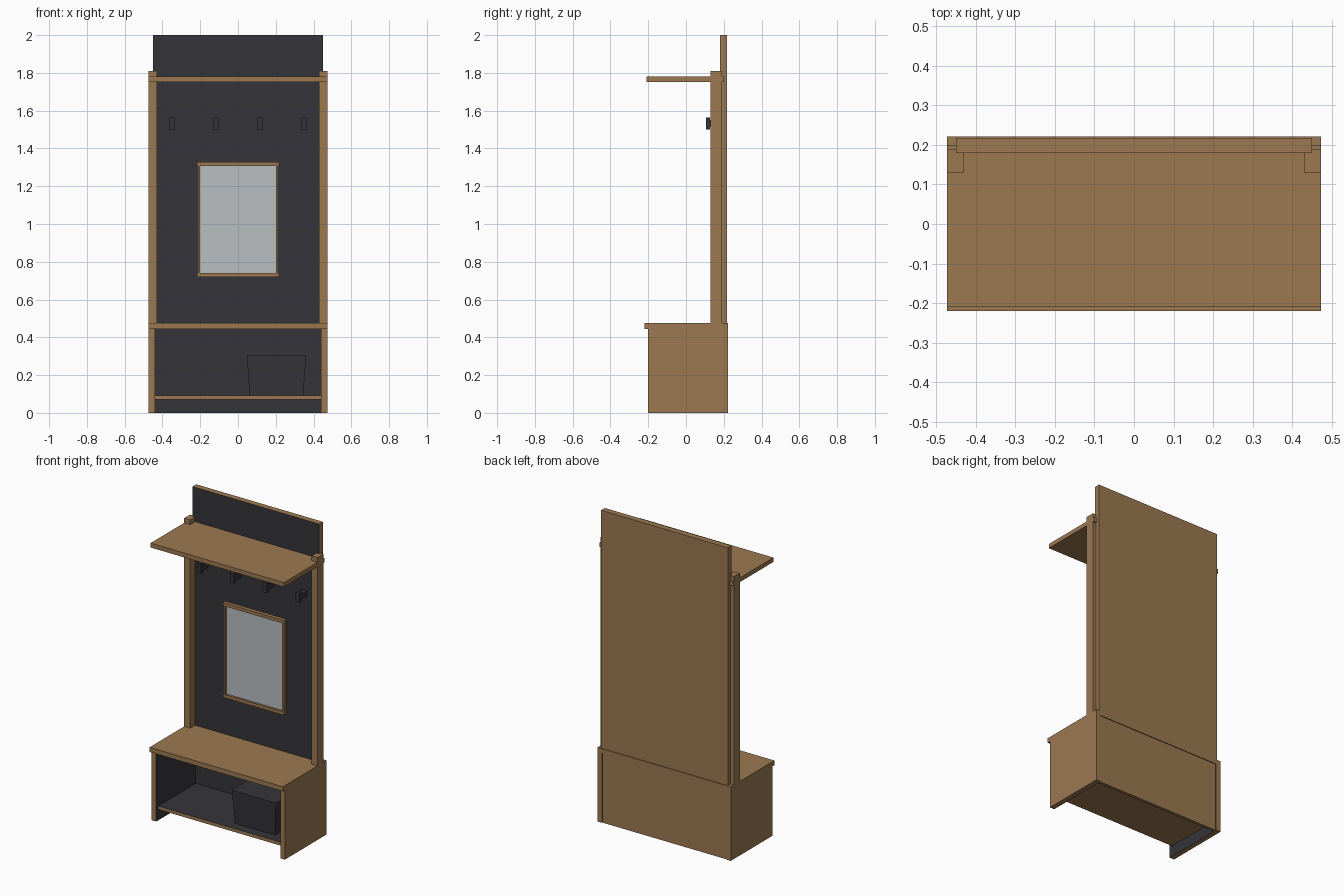
import bpy, bmesh
from mathutils import Vector

if "Cube" in bpy.data.objects:
    bpy.data.objects.remove(bpy.data.objects["Cube"])


def material(name, rgb):
    m = bpy.data.materials.new(name)
    m.diffuse_color = (*rgb, 1)
    m.use_nodes = True
    m.node_tree.nodes["Principled BSDF"].inputs["Base Color"].default_value = m.diffuse_color
    return m


WOOD = material("oak wood", (0.33, 0.19, 0.083))
DARK = material("charcoal paint", (0.036, 0.035, 0.042))
GLASS = material("mirror glass", (0.49, 0.52, 0.54))


def box(name, lo, hi, mat=WOOD, painted=None, top_scale=None):
    """Box between two corners; faces pointing along 'painted' become charcoal."""
    bm = bmesh.new()
    bmesh.ops.create_cube(bm, size=1)
    lo, hi = Vector(lo), Vector(hi)
    mid, size = (lo + hi) / 2, hi - lo
    for v in bm.verts:
        s = top_scale if top_scale and v.co.z < 0 else 1
        v.co = Vector((mid.x + v.co.x * size.x * s,
                       mid.y + v.co.y * size.y * s,
                       mid.z + v.co.z * size.z))
    bm.normal_update()
    if painted:
        for f in bm.faces:
            if f.normal.dot(Vector(painted)) > 0.9:
                f.material_index = 1
    me = bpy.data.meshes.new(name)
    bm.to_mesh(me)
    bm.free()
    me.materials.append(mat)
    if painted:
        me.materials.append(DARK)
    ob = bpy.data.objects.new(name, me)
    bpy.context.collection.objects.link(ob)
    return ob


W = 0.473

# Bench: seat, back, bottom shelf with charcoal interior
box("seat", (-W, -0.22, 0.445), (W, 0.222, 0.475), painted=(0, 0, -1))
box("bench_back", (-0.44, 0.2, 0), (0.44, 0.218, 0.445), painted=(0, -1, 0))
box("bottom_shelf", (-0.44, -0.18, 0.07), (0.44, 0.2, 0.092), painted=(0, 0, 1))

# Tall back panel, charcoal on the front
box("back_panel", (-0.45, 0.18, 0.475), (0.45, 0.218, 2.0), painted=(0, -1, 0))

# Hat shelf
box("hat_shelf", (-W, -0.21, 1.752), (W, 0.2, 1.78))

# Bench sides, posts and mirror stiles, left and right
for side, s in (("left", -1), ("right", 1)):
    def pair(name, x0, x1, y0, y1, z0, z1, painted=None):
        a, b = sorted((s * x0, s * x1))
        box(f"{side}_{name}", (a, y0, z0), (b, y1, z1), painted=painted)
    pair("bench_side", 0.44, W, -0.2, 0.222, 0, 0.445, (-s, 0, 0))
    pair("post", 0.43, W, 0.13, 0.19, 0.475, 1.81)
    pair("mirror_stile", 0.2, 0.213, 0.16, 0.18, 0.74, 1.307)

# Mirror rails and glass
box("mirror_top_rail", (-0.217, 0.157, 1.307), (0.217, 0.18, 1.328))
box("mirror_bottom_rail", (-0.217, 0.157, 0.72), (0.217, 0.18, 0.741))
box("mirror_glass", (-0.2, 0.17, 0.741), (0.2, 0.18, 1.307), GLASS)

# Four coat hooks: arm with upright lip
for i in range(4):
    x = -0.35 + i * 0.233
    box(f"hook_arm_{i + 1}", (x - 0.015, 0.125, 1.515), (x + 0.015, 0.18, 1.55), DARK)
    box(f"hook_lip_{i + 1}", (x - 0.015, 0.105, 1.5), (x + 0.015, 0.127, 1.563), DARK)

# Tapered storage bin on the bottom shelf
box("storage_bin", (0.047, -0.13, 0.092), (0.36, 0.14, 0.305), DARK, top_scale=0.91)
